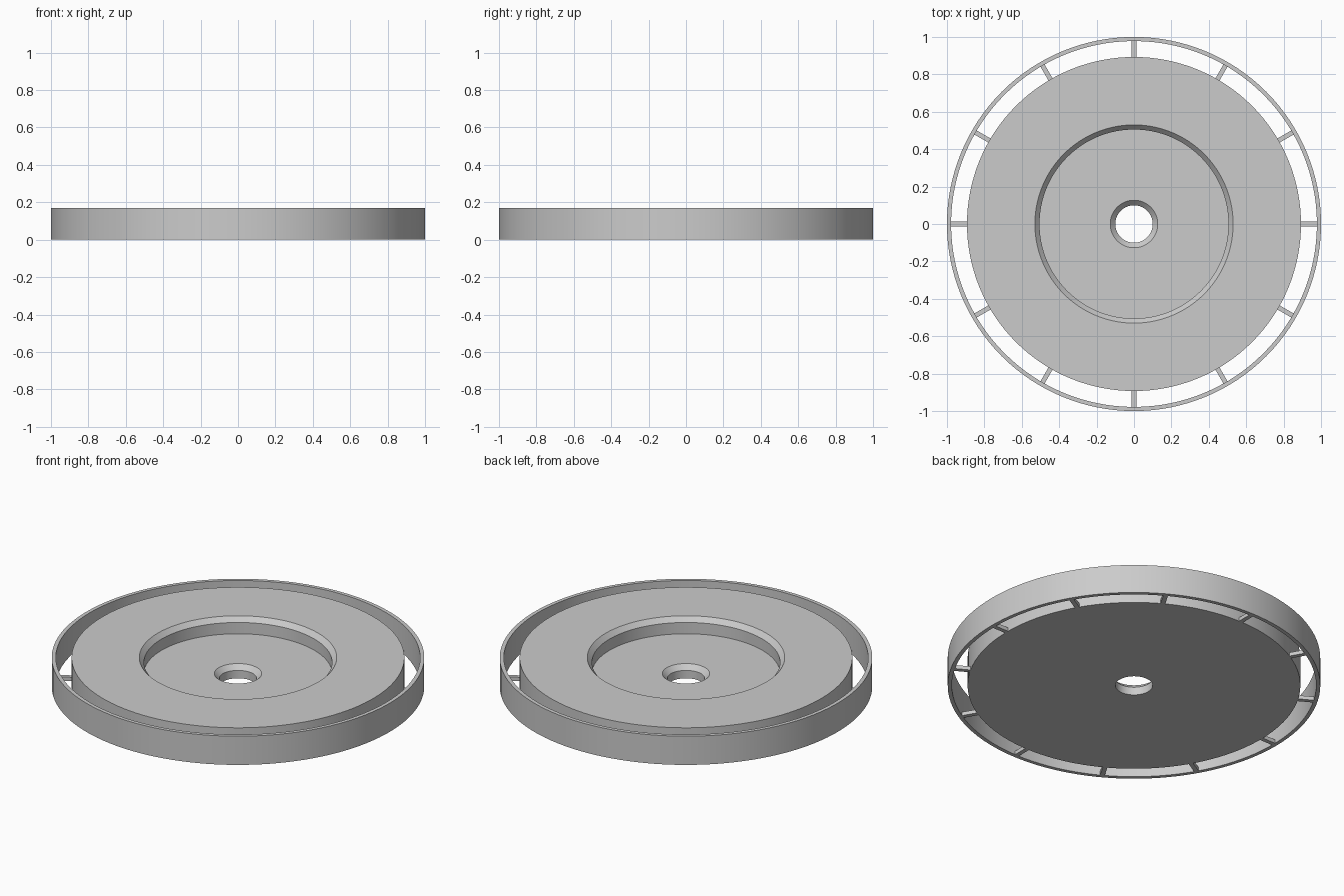
import bpy
import math

if "Cube" in bpy.data.objects:
    bpy.data.objects.remove(bpy.data.objects["Cube"])

SEGMENTS = 128
HEIGHT = 0.17
DISC_RADIUS = 0.893
RIM_INNER = 0.978
SPOKES = 12
SPOKE_WIDTH = 0.025
SPOKE_HEIGHT = 0.022

grey = bpy.data.materials.new("plain grey")
grey.use_nodes = True
colour = (0.6, 0.6, 0.6, 1)
grey.diffuse_color = colour
grey.node_tree.nodes["Principled BSDF"].inputs["Base Color"].default_value = colour


def lathe(name, profile):
    """Revolve a closed (radius, height) profile around the z axis."""
    n = len(profile)
    verts, faces = [], []
    for s in range(SEGMENTS):
        a = 2 * math.pi * s / SEGMENTS
        verts += [(r * math.cos(a), r * math.sin(a), z) for r, z in profile]
        here, there = s * n, (s + 1) % SEGMENTS * n
        for i in range(n):
            j = (i + 1) % n
            faces.append((here + i, there + i, there + j, here + j))
    mesh = bpy.data.meshes.new(name)
    mesh.from_pydata(verts, [], faces)
    mesh.materials.append(grey)
    obj = bpy.data.objects.new(name, mesh)
    bpy.context.collection.objects.link(obj)
    bpy.ops.object.select_all(action="DESELECT")
    obj.select_set(True)
    bpy.context.view_layer.objects.active = obj
    bpy.ops.object.shade_smooth_by_angle(angle=math.radians(30))
    return obj


# Disc with a chamfered recess and a chamfered centre hole
lathe("disc", [
    (0.1, 0), (DISC_RADIUS, 0), (DISC_RADIUS, HEIGHT),
    (0.53, HEIGHT), (0.505, HEIGHT - 0.028),
    (0.505, 0.075), (0.127, 0.075), (0.1, 0.047),
])

# Thin outer rim
lathe("outer_rim", [(RIM_INNER, 0), (1, 0), (1, HEIGHT), (RIM_INNER, HEIGHT)])

# Short spokes along the bottom, joining disc and rim
inner, outer = DISC_RADIUS - 0.01, RIM_INNER + 0.005
for k in range(SPOKES):
    a = 2 * math.pi * k / SPOKES
    mid = (inner + outer) / 2
    bpy.ops.mesh.primitive_cube_add(
        size=1, location=(mid * math.cos(a), mid * math.sin(a), SPOKE_HEIGHT / 2),
        rotation=(0, 0, a))
    spoke = bpy.context.object
    spoke.name = f"spoke_{k + 1}"
    spoke.scale = (outer - inner, SPOKE_WIDTH, SPOKE_HEIGHT)
    spoke.data.materials.append(grey)
